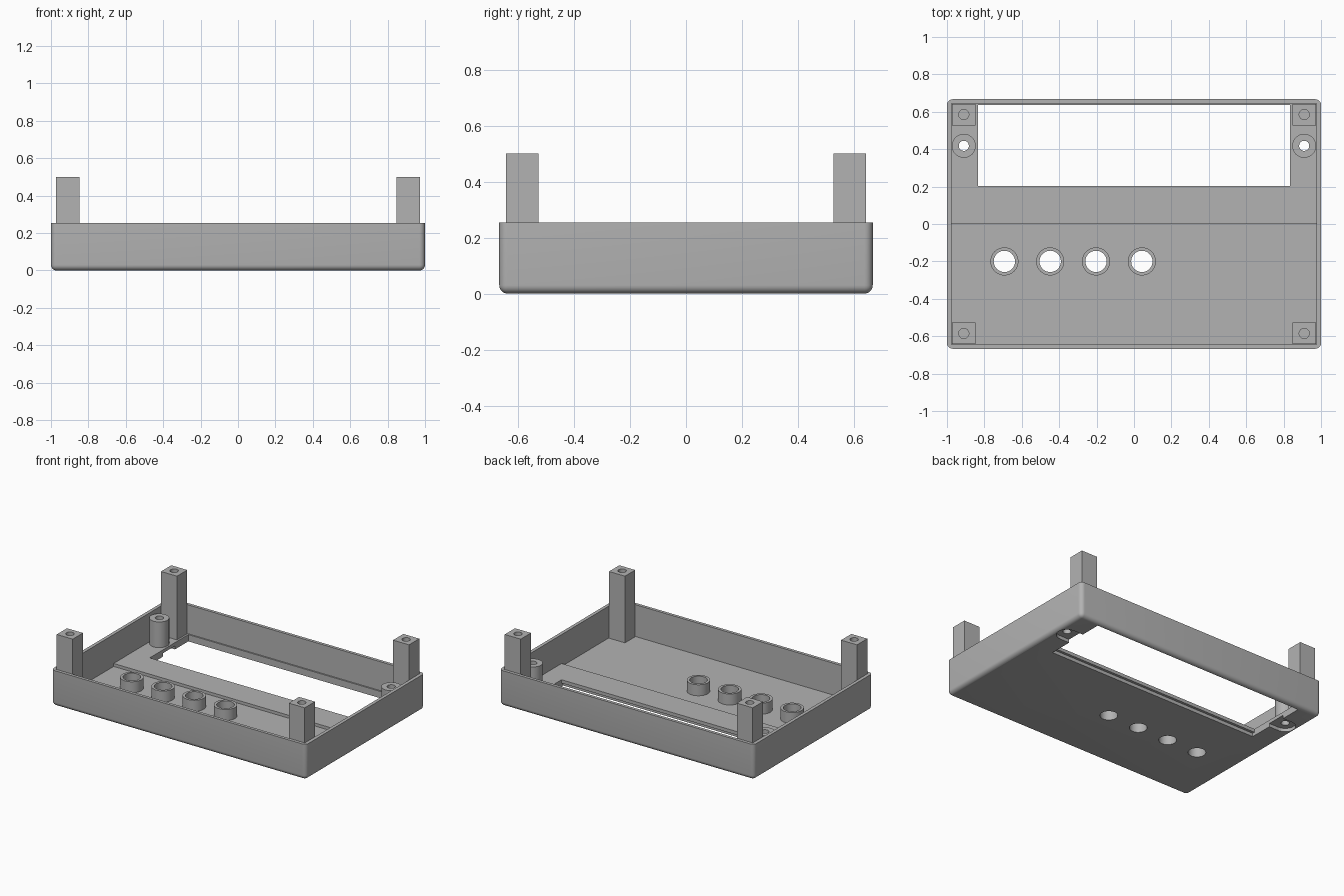
import bpy, bmesh
from mathutils import Matrix, Vector

cube = bpy.data.objects.get("Cube")
if cube:
    bpy.data.objects.remove(cube, do_unlink=True)

grey = bpy.data.materials.new("plain_grey")
grey.use_nodes = True
grey.diffuse_color = (0.45, 0.45, 0.45, 1)
grey.node_tree.nodes["Principled BSDF"].inputs["Base Color"].default_value = (0.45, 0.45, 0.45, 1)


def finish(name, bm):
    bmesh.ops.recalc_face_normals(bm, faces=bm.faces)
    mesh = bpy.data.meshes.new(name)
    bm.to_mesh(mesh)
    bm.free()
    mesh.materials.append(grey)
    ob = bpy.data.objects.new(name, mesh)
    bpy.context.collection.objects.link(ob)
    return ob


def box(name, lo, hi, round_edges=0):
    bm = bmesh.new()
    lo, hi = Vector(lo), Vector(hi)
    bmesh.ops.create_cube(bm, size=1, matrix=Matrix.Translation((lo + hi) / 2) @ Matrix.Diagonal((*(hi - lo), 1)))
    if round_edges:
        # every edge is rounded except those around the open rim
        edges = [e for e in bm.edges if min(v.co.z for v in e.verts) < hi.z - 0.001]
        bmesh.ops.bevel(bm, geom=edges, offset=round_edges, segments=6, profile=0.5, affect='EDGES')
    return finish(name, bm)


def cylinder(name, x, y, r, z0, z1):
    bm = bmesh.new()
    bmesh.ops.create_cone(bm, cap_ends=True, segments=40, radius1=r, radius2=r, depth=z1 - z0,
                          matrix=Matrix.Translation((x, y, (z0 + z1) / 2)))
    return finish(name, bm)


def activate(ob):
    bpy.ops.object.select_all(action='DESELECT')
    ob.select_set(True)
    bpy.context.view_layer.objects.active = ob


def cut(ob, cutter):
    activate(ob)
    mod = ob.modifiers.new("cut", 'BOOLEAN')
    mod.operation = 'DIFFERENCE'
    mod.solver = 'EXACT'
    mod.object = cutter
    bpy.ops.object.modifier_apply(modifier=mod.name)
    bpy.data.objects.remove(cutter, do_unlink=True)


def smooth(ob):
    activate(ob)
    bpy.ops.object.shade_smooth_by_angle(angle=0.6)


FRONT_FLOOR, BACK_FLOOR, POCKET = 0.027, 0.048, 0.024
RIM = 0.253
BUTTONS = [-0.693, -0.448, -0.203, 0.042]

# Open tray with a thicker floor in the back half
tray = box("tray", (-1, -0.667, 0), (1, 0.667, RIM), 0.03)
cut(tray, box("cavity", (-0.976, -0.645, BACK_FLOOR), (0.976, 0.645, 0.4)))
cut(tray, box("front_cavity", (-0.976, -0.645, FRONT_FLOOR), (0.976, 0, 0.1)))

# Display window with a rebate below its front edge
cut(tray, box("window", (-0.835, 0.203, -0.1), (0.835, 0.635, 0.1)))
cut(tray, box("rebate", (-0.835, 0.185, -0.1), (0.835, 0.3, POCKET)))

# Screw pockets below the standoffs, open to the window
for s in (-1, 1):
    xs = sorted((s * 0.8, s * 0.91))
    cut(tray, box("pocket", (xs[0], 0.35, -0.1), (xs[1], 0.486, POCKET)))
    cut(tray, cylinder("pocket_end", s * 0.91, 0.418, 0.068, -0.1, POCKET))
    cut(tray, cylinder("screw_hole", s * 0.91, 0.418, 0.027, -0.1, 0.1))

# Button holes
for x in BUTTONS:
    cut(tray, cylinder("button_hole", x, -0.2, 0.057, -0.1, 0.1))
smooth(tray)

# Collars around the button holes
for i, x in enumerate(BUTTONS):
    collar = cylinder(f"button_collar_{i + 1}", x, -0.2, 0.075, FRONT_FLOOR, 0.105)
    cut(collar, cylinder("bore", x, -0.2, 0.057, -0.1, 0.3))
    smooth(collar)

for s, side in ((1, "left"), (-1, "right")):
    # Round standoffs beside the window
    standoff = cylinder(f"standoff_{side}", s * 0.91, 0.418, 0.064, BACK_FLOOR, 0.23)
    cut(standoff, cylinder("bore", s * 0.91, 0.418, 0.027, -0.1, 0.4))
    smooth(standoff)
    # Square corner posts with blind screw holes
    for t, end, floor in ((-1, "front", FRONT_FLOOR), (1, "back", BACK_FLOOR)):
        xs, ys = sorted((s * 0.848, s * 0.973)), sorted((t * 0.527, t * 0.642))
        post = box(f"post_{end}_{side}", (xs[0], ys[0], floor), (xs[1], ys[1], 0.5))
        cut(post, cylinder("bore", s * 0.91, t * 0.585, 0.027, 0.3, 0.6))
        smooth(post)
